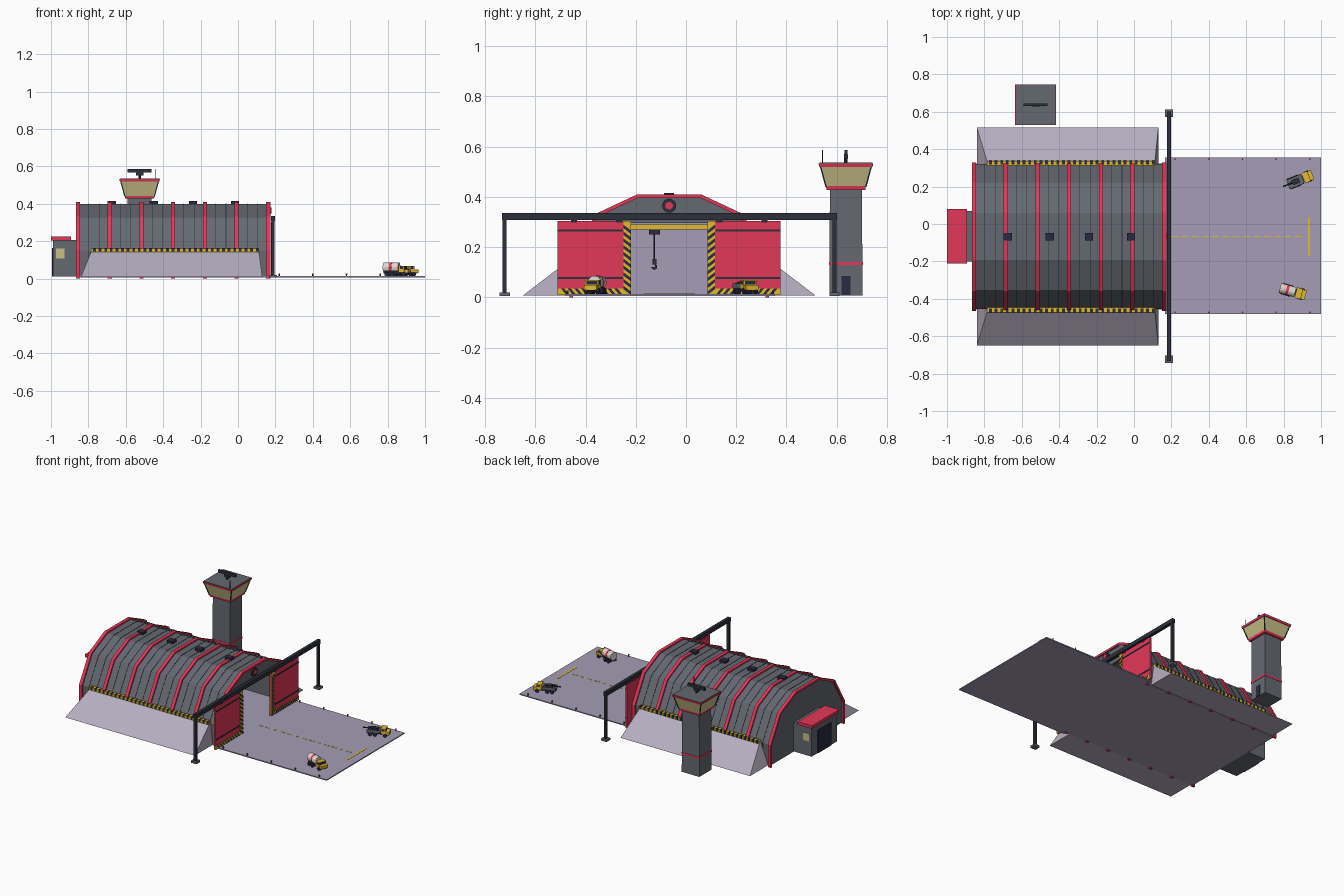
import bpy, bmesh
from math import cos, sin, pi, radians

if "Cube" in bpy.data.objects:
    bpy.data.objects.remove(bpy.data.objects["Cube"])


def material(name, r, g, b):
    m = bpy.data.materials.new(name)
    m.diffuse_color = [(c / 255) ** 2.2 for c in (r, g, b)] + [1]
    m.use_nodes = True
    m.node_tree.nodes["Principled BSDF"].inputs["Base Color"].default_value = m.diffuse_color
    return m


RED = material("red", 226, 58, 88)
GREY = material("steel", 100, 104, 112)
DARK = material("dark_steel", 48, 51, 60)
PAVE = material("paving", 164, 156, 180)
BERM = material("concrete", 180, 172, 190)
YEL = material("yellow", 226, 184, 52)
GLASS = material("lit_glass", 200, 190, 135)
WHITE = material("white", 225, 215, 210)
NAVY = material("navy", 46, 46, 68)
CY = -0.067  # hangar centre line


# Every part is a loft between two rings of equal length
def loft(a, b):
    n = len(a)
    sides = [(i, (i + 1) % n, n + (i + 1) % n, n + i) for i in range(n)]
    return list(a) + list(b), [tuple(range(n)), tuple(range(n, 2 * n))] + sides


def rect(x0, x1, y0, y1, z):
    return [(x0, y0, z), (x1, y0, z), (x1, y1, z), (x0, y1, z)]


def box(x0, x1, y0, y1, z0, z1):
    return loft(rect(x0, x1, y0, y1, z0), rect(x0, x1, y0, y1, z1))


def taper(cx, cy, h0, z0, h1, z1):
    return loft(rect(cx - h0, cx + h0, cy - h0, cy + h0, z0),
                rect(cx - h1, cx + h1, cy - h1, cy + h1, z1))


def prism(yz, x0, x1):
    return loft([(x0, y, z) for y, z in yz], [(x1, y, z) for y, z in yz])


def cyl(axis, a, b, u, v, r, n=12):
    ring = [(u + r * cos(2 * pi * i / n), v + r * sin(2 * pi * i / n)) for i in range(n)]
    place = {"x": lambda t, p: (t, *p), "y": lambda t, p: (p[0], t, p[1]), "z": lambda t, p: (*p, t)}[axis]
    return loft([place(a, p) for p in ring], [place(b, p) for p in ring])


def build(name, parts, mat, loc=(0, 0, 0), rot=0):
    bm = bmesh.new()
    for verts, faces in parts:
        vs = [bm.verts.new(v) for v in verts]
        for f in faces:
            bm.faces.new([vs[i] for i in f])
    bmesh.ops.recalc_face_normals(bm, faces=bm.faces)
    me = bpy.data.meshes.new(name)
    bm.to_mesh(me)
    bm.free()
    me.materials.append(mat)
    ob = bpy.data.objects.new(name, me)
    ob.location, ob.rotation_euler = loc, (0, 0, rot)
    bpy.context.collection.objects.link(ob)
    return ob


# Hangar arch: half profile with mitre directions, mirrored about the centre line
HALF = [(.387, .008, 1, 0), (.387, .15, 1, .28), (.285, .325, .70, .78), (.125, .40, .22, 1)]


def arch(d, base=None):
    pts = [(y + d * ny, z + d * nz) for y, z, ny, nz in HALF]
    if base is not None:
        pts[0] = (pts[0][0], base)
    return [(CY - y, z) for y, z in pts] + [(CY + y, z) for y, z in reversed(pts)]


def arch_band(d_in, d_out, x0, x1, base):
    o, i = arch(d_out, base), arch(d_in, base)
    return [prism([o[k], o[k + 1], i[k + 1], i[k]], x0, x1) for k in range(len(o) - 1)]


build("hangar_shell", arch_band(-.008, 0, -.855, .165, .008), GREY)
ribs = [-.855 + .1695 * i for i in range(7)]
build("hangar_ribs", [p for x in ribs for p in arch_band(-.004, .01, x - .011, x + .011, 0)], RED)
seams = [x + .1695 * t for x in ribs[:-1] for t in (1 / 3, 2 / 3)]
build("shell_seams", [p for x in seams for p in arch_band(-.002, .0015, x - .0015, x + .0015, .01)], DARK)
build("back_wall", [prism(arch(-.004), -.855, -.845)], GREY)
build("hangar_floor", [box(-.85, .17, CY - .39, CY + .39, .006, .012)], PAVE)
build("inner_back_lining", [prism(arch(-.01, .012), -.845, -.842)], PAVE)

# Front wall: gable above the doors and a jamb on each side
A = arch(-.003)
gable = [p for p in A if p[1] > .3]
y_e = .303
build("front_gable", [prism([(CY - y_e, .295)] + gable + [(CY + y_e, .295)], .15, .163)], GREY)
build("front_jambs", [prism([(CY + s * .387, .01), (CY + s * .387, .15), (CY + s * .303, .295),
                             (CY + s * .29, .295), (CY + s * .29, .01)], .15, .163) for s in (-1, 1)], GREY)
build("gable_disc", [cyl("x", .16, .175, CY, .365, .028, 16)], DARK)
build("gable_disc_centre", [cyl("x", .17, .178, CY, .365, .017, 5)], RED)
build("roof_vents", [box(x - .022, x + .022, CY - .02, CY + .02, .395, .416)
                     for x in (-.675, -.45, -.24, -.016)], NAVY)

# Sloped concrete berms with a striped curb on top
berms, curb, curb_dark = [], [], []
for s in (-1, 1):
    y = lambda d: CY + s * d
    berms.append(loft(rect(-.84, .13, y(.38), y(.582), .008), rect(-.785, .112, y(.38), y(.402), .145)))
    curb.append(box(-.785, .112, y(.38), y(.405), .143, .162))
    curb_dark += [box(-.775 + .03 * i, -.76 + .03 * i, y(.385), y(.407), .144, .163) for i in range(30)]
build("side_berms", berms, BERM)
build("berm_curbs", curb, YEL)
build("berm_curb_stripes", curb_dark, DARK)

# Sliding doors with hazard edging
doors, bars, edge, stripes = [], [], [], []
for s in (-1, 1):
    y = lambda d: CY + s * d
    doors.append(box(.177, .19, y(.153), y(.444), .01, .303))
    bars += [box(.185, .193, y(.184), y(.444), z, z + .008) for z in (.072, .262)]
    edge += [box(.185, .192, y(.153), y(.182), .01, .303), box(.185, .192, y(.182), y(.444), .01, .036)]
    for i in range(10):
        z = .01 + .027 * i
        stripes.append(prism([(y(.153), z), (y(.182), z + .022), (y(.182), z + .036), (y(.153), z + .014)], .188, .1935))
    for i in range(9):
        d = .185 + .0265 * i
        stripes.append(prism([(y(d), .01), (y(d + .013), .01), (y(d + .035), .036), (y(d + .022), .036)], .188, .1935))
build("sliding_doors", doors, RED)
build("door_bars", bars, DARK)
build("door_hazard_edges", edge, YEL)
build("door_hazard_stripes", stripes, DARK)

# Gantry that carries the doors
legs = (-.722, .592)
build("door_gantry", [box(.177, .198, -.732, .602, .308, .335)] +
      [box(.179, .196, y - .008, y + .008, .01, .31) for y in legs], DARK)
build("gantry_feet", [box(.167, .208, y - .02, y + .02, .006, .02) for y in legs], GREY)
build("gantry_rollers", [box(.18, .193, CY + s * d - .012, CY + s * d + .012, .298, .315)
                         for s in (-1, 1) for d in (.2, .38)], NAVY)

# Overhead crane inside the hangar
build("crane_beam", [box(-.03, -.005, CY - .28, CY + .28, .27, .29)], YEL)
build("crane_trolley", [box(-.04, .005, -.148, -.104, .25, .27)], NAVY)
hook = [(-.0, .125), (.011, .12), (.011, .108), (0, .1), (-.011, .108), (-.011, .113), (-.004, .112), (.004, .112)]
build("crane_hook", [cyl("z", .14, .255, -.017, -.126, .003, 6), box(-.024, -.01, -.134, -.118, .13, .152),
                     prism([(-.126 + a, b + .008) for a, b in hook], -.021, -.013)], DARK)

# Rear annex
build("annex", [box(-.99, -.885, -.2, .07, .01, .207), box(-.89, -.855, -.2, .07, .01, .207)], GREY)
build("annex_roof", [box(-1, -.893, -.21, .08, .205, .225)], RED)
build("annex_door", [box(-.995, -.985, -.135, .005, .01, .165)], NAVY)
build("annex_windows", [box(-.972, -.927, y - .003, y + .003, .108, .16) for y in (-.2, .07)], GLASS)

# Control tower
TX, TY = -.526, .637
build("tower_shaft", [taper(TX, TY, .066, .008, .064, .43)], GREY)
build("tower_trim", [taper(TX, TY, .0675, .128, .0675, .141), taper(TX, TY, .077, .428, .08, .444),
                     taper(TX, TY, .106, .52, .109, .533)], RED)
build("tower_cab_glass", [taper(TX, TY, .079, .44, .102, .522)], GLASS)
build("tower_mullions", [loft(rect(TX + a * .079 - .003, TX + a * .079 + .003, TY + b * .079 - .003, TY + b * .079 + .003, .44),
                              rect(TX + a * .102 - .003, TX + a * .102 + .003, TY + b * .102 - .003, TY + b * .102 + .003, .525))
                         for a in (-1, 1) for b in (-1, 1)], DARK)
build("tower_roof", [taper(TX, TY, .106, .53, .106, .536)], GREY)
build("tower_door", [box(TX + .06, TX + .069, TY - .018, TY + .018, .01, .085)], NAVY)
build("tower_radar", [cyl("z", .53, .57, TX, TY, .007, 8), box(TX - .064, TX + .064, TY - .006, TY + .006, .567, .586),
                      box(TX - .02, TX + .02, TY - .008, TY + .008, .552, .568)], DARK)
build("tower_aerial", [cyl("z", .53, .586, -.44, .543, .002, 6)], DARK)

# Apron, markings and edge lights
build("apron", [box(.165, 1, -.48, .355, .006, .013)], PAVE)
build("apron_markings", [box(.2 + .055 * i, .235 + .055 * i, CY - .003, CY + .003, .012, .0145) for i in range(13)] +
      [box(.93, .942, -.168, .036, .012, .0145)], YEL)
lights = [(.22 + .18 * i, y) for i in range(5) for y in (-.472, .347)]
build("edge_light_posts", [cyl("z", .01, .022, x, y, .0035, 6) for x, y in lights], DARK)
build("edge_light_lamps", [cyl("z", .021, .028, x, y, .0045, 6) for x, y in lights], RED)


# Two trucks facing +x in their own space
def truck(name, x, y, deg):
    def part(suffix, parts, mat):
        build(f"{name}_{suffix}", parts, mat, (x, y, .013), radians(deg))
    part("wheels", [cyl("y", s * .017, s * .03, wx, .012, .012, 10)
                    for wx in (-.048, -.018, .046) for s in (-1, 1)], NAVY)
    part("chassis", [box(-.068, .068, -.018, .018, .014, .023)], DARK)
    part("cab", [box(.018, .05, -.028, .028, .02, .055), box(.05, .072, -.026, .026, .016, .036)], YEL)
    part("windows", [box(.045, .0515, -.023, .023, .039, .051), box(.026, .043, -.029, .029, .039, .051)], NAVY)
    return part


tanker = truck("tank_truck", .848, -.361, -16)
tanker("tank", [cyl("x", -.07, .014, 0, .046, .027, 14)], WHITE)
tanker("tank_band", [cyl("x", -.036, -.022, 0, .046, .0278, 14)], RED)
tanker("tank_cradle", [box(-.062, .008, -.02, .02, .02, .03)], DARK)
flatbed = truck("cargo_truck", .888, .237, 22)
flatbed("bed", [box(-.07, .014, -.027, .027, .022, .029)] +
        [box(-.07, .014, s * .024, s * .028, .028, .042) for s in (-1, 1)], GREY)
flatbed("launcher", [box(-.045, -.005, -.014, .014, .028, .05), cyl("x", -.098, -.03, 0, .042, .004, 8)], DARK)
